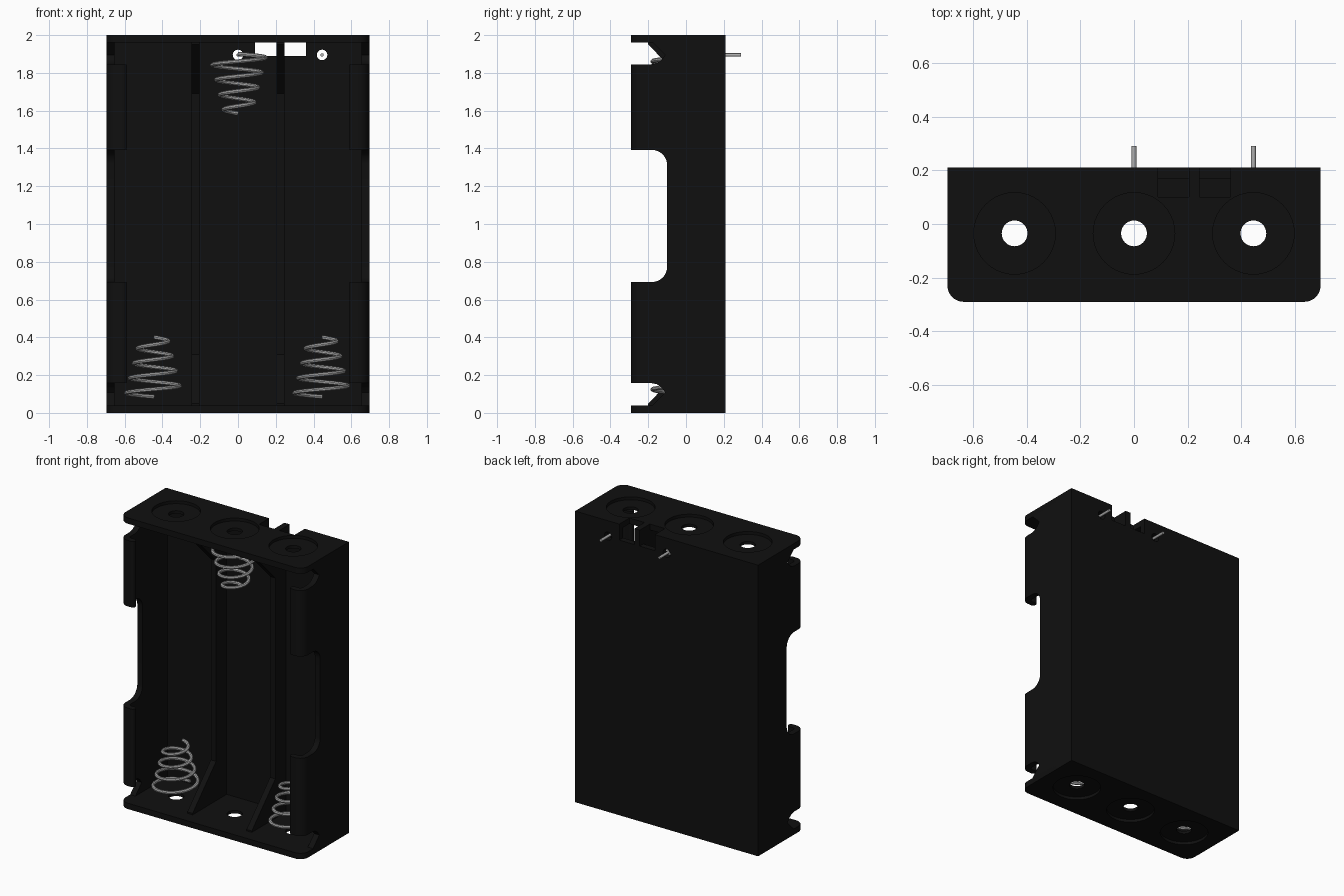
import bpy, bmesh, math
from mathutils import Vector

cube = bpy.data.objects.get("Cube")
if cube:
    bpy.data.objects.remove(cube, do_unlink=True)


def material(name, rgb, metallic=0.0):
    m = bpy.data.materials.new(name)
    m.diffuse_color = (*rgb, 1)
    m.use_nodes = True
    b = m.node_tree.nodes["Principled BSDF"]
    b.inputs["Base Color"].default_value = (*rgb, 1)
    b.inputs["Roughness"].default_value = 0.6
    return m


BLACK = material("black plastic", (0.005, 0.005, 0.005))
STEEL = material("steel wire", (0.42, 0.42, 0.42))

PITCH, CELL_Y = 0.445, -0.035          # cell spacing and cell axis
W, FRONT, BACK, T = 0.695, -0.29, 0.21, 0.04


def prism(name, pts, axis, a, b, mat=BLACK):
    """Extrude a 2D outline along x, y or z between a and b."""
    place = {"x": lambda u, v, w: (w, u, v),
             "y": lambda u, v, w: (u, w, v),
             "z": lambda u, v, w: (u, v, w)}[axis]
    bm = bmesh.new()
    face = bm.faces.new([bm.verts.new(place(u, v, a)) for u, v in pts])
    ext = bmesh.ops.extrude_face_region(bm, geom=[face])
    move = Vector(place(0, 0, b - a))
    for g in ext["geom"]:
        if isinstance(g, bmesh.types.BMVert):
            g.co += move
    bmesh.ops.recalc_face_normals(bm, faces=bm.faces)
    me = bpy.data.meshes.new(name)
    bm.to_mesh(me)
    bm.free()
    me.materials.append(mat)
    ob = bpy.data.objects.new(name, me)
    bpy.context.collection.objects.link(ob)
    return ob


def arc(cx, cy, r, a0, a1, n=8):
    angles = [math.radians(a0 + (a1 - a0) * i / n) for i in range(n + 1)]
    return [(cx + r * math.cos(t), cy + r * math.sin(t)) for t in angles]


def disc(cx, cy, r, n=40):
    return arc(cx, cy, r, 0, 360 * (n - 1) / n, n - 1)


def rect(x0, y0, x1, y1):
    return [(x0, y0), (x1, y0), (x1, y1), (x0, y1)]


def select(ob):
    bpy.ops.object.select_all(action="DESELECT")
    ob.select_set(True)
    bpy.context.view_layer.objects.active = ob


def smooth(ob):
    select(ob)
    bpy.ops.object.shade_smooth_by_angle(angle=math.radians(30))


def cut(ob, cutters):
    """Subtract the cutters one by one and delete them."""
    select(ob)
    for c in cutters:
        c.hide_render = True
        mod = ob.modifiers.new("cut", "BOOLEAN")
        mod.operation, mod.solver, mod.object = "DIFFERENCE", "EXACT", c
        bpy.ops.object.modifier_apply(modifier=mod.name)
        bpy.data.objects.remove(c, do_unlink=True)
    smooth(ob)


def slot_cutters():
    # two wire slots either side of the left divider
    return [prism("slot_cutter", rect(x0, 0.10, x1, 0.3), "z", 1.89, 2.1)
            for x0, x1 in ((0.09, 0.205), (0.245, 0.36))]


# Back panel with wire slots and terminal holes
panel = prism("back_panel", rect(-W, 0.17, W, BACK), "z", 0, 2)
cut(panel, slot_cutters() + [prism("terminal_cutter", disc(x, 1.895, 0.028, 24), "y", 0.1, 0.3)
                             for x in (0, PITCH)])

# End plates with rounded front corners, round recesses and through holes
outline = ([(W, BACK), (-W, BACK)] + arc(-W + 0.06, FRONT + 0.06, 0.06, 180, 270)
           + arc(W - 0.06, FRONT + 0.06, 0.06, 270, 360))
for name, z0, r0, r1 in (("bottom_plate", 0, -0.1, 0.02), ("top_plate", 2 - T, 1.98, 2.1)):
    plate = prism(name, outline, "z", z0, z0 + T)
    cutters = []
    for x in (-PITCH, 0, PITCH):
        cutters.append(prism("recess_cutter", disc(x, CELL_Y, 0.152), "z", r0, r1))
        cutters.append(prism("hole_cutter", disc(x, CELL_Y, 0.048), "z", z0 - 0.1, z0 + 0.1))
    if z0:
        cutters += slot_cutters()
    cut(plate, cutters)

# Side walls with hooked front lips, notched at the ends and the middle
wall = ([(W, BACK)] + arc(W - 0.06, FRONT + 0.06, 0.06, 0, -90)
        + arc(0.61, FRONT + 0.02, 0.02, 270, 90)
        + arc(W - 0.06, FRONT + 0.06, 0.02, -90, 0) + [(W - T, BACK)])
end_notch = [(-0.4, 1.97), (-0.185, 1.97), (-0.11, 1.895), (-0.13, 1.868),
             (-0.155, 1.851), (-0.185, 1.845), (-0.4, 1.845)]
middle_notch = ([(-0.4, 0.693)] + arc(-0.18, 0.773, 0.08, -90, 0)
                + arc(-0.18, 1.312, 0.08, 0, 90) + [(-0.4, 1.392)])
for side, s in (("left", 1), ("right", -1)):
    ob = prism(side + "_wall", [(s * x, y) for x, y in wall], "z", 0.03, 1.97)
    lower_notch = [(y, 2.003 - z) for y, z in end_notch]
    cut(ob, [prism("notch_cutter", p, "x", s * 0.5, s * 0.8)
             for p in (end_notch, middle_notch, lower_notch)])

# Cell dividers: low ribs flaring into gussets at both ends
rib = [(0.19, 0.02), (-0.2, 0.02), (-0.2, 0.05), (0.055, 0.31),
       (0.055, 1.69), (-0.2, 1.95), (-0.2, 1.98), (0.19, 1.98)]
for side, x in (("left", 0.225), ("right", -0.225)):
    prism(side + "_divider", rib, "x", x - 0.02, x + 0.02)


# Conical contact springs
def spring(name, cx, flip):
    turns, per = 4, 24
    curve = bpy.data.curves.new(name, "CURVE")
    curve.dimensions = "3D"
    curve.bevel_depth, curve.bevel_resolution = 0.0115, 2
    curve.use_fill_caps = True
    sp = curve.splines.new("POLY")
    n = turns * per
    sp.points.add(n)
    for i, p in enumerate(sp.points):
        t = i / n
        a = math.pi / 2 + 2 * math.pi * turns * t
        r = 0.152 - 0.08 * t
        x, y, z = r * math.cos(a), r * math.sin(a), 0.085 + 0.315 * t
        if flip:
            x, z = -x, 1.985 - z
        p.co = (cx + x, CELL_Y + y, z, 1)
    ob = bpy.data.objects.new(name, curve)
    bpy.context.collection.objects.link(ob)
    curve.materials.append(STEEL)
    select(ob)
    bpy.ops.object.convert(target="MESH")
    smooth(bpy.context.object)


spring("right_spring", -PITCH, False)
spring("left_spring", PITCH, False)
spring("middle_spring", 0, True)

# Terminal pins through the back panel
for name, x in (("middle_pin", 0), ("left_pin", PITCH)):
    smooth(prism(name, disc(x, 1.895, 0.009, 16), "y", 0.17, 0.29, STEEL))
